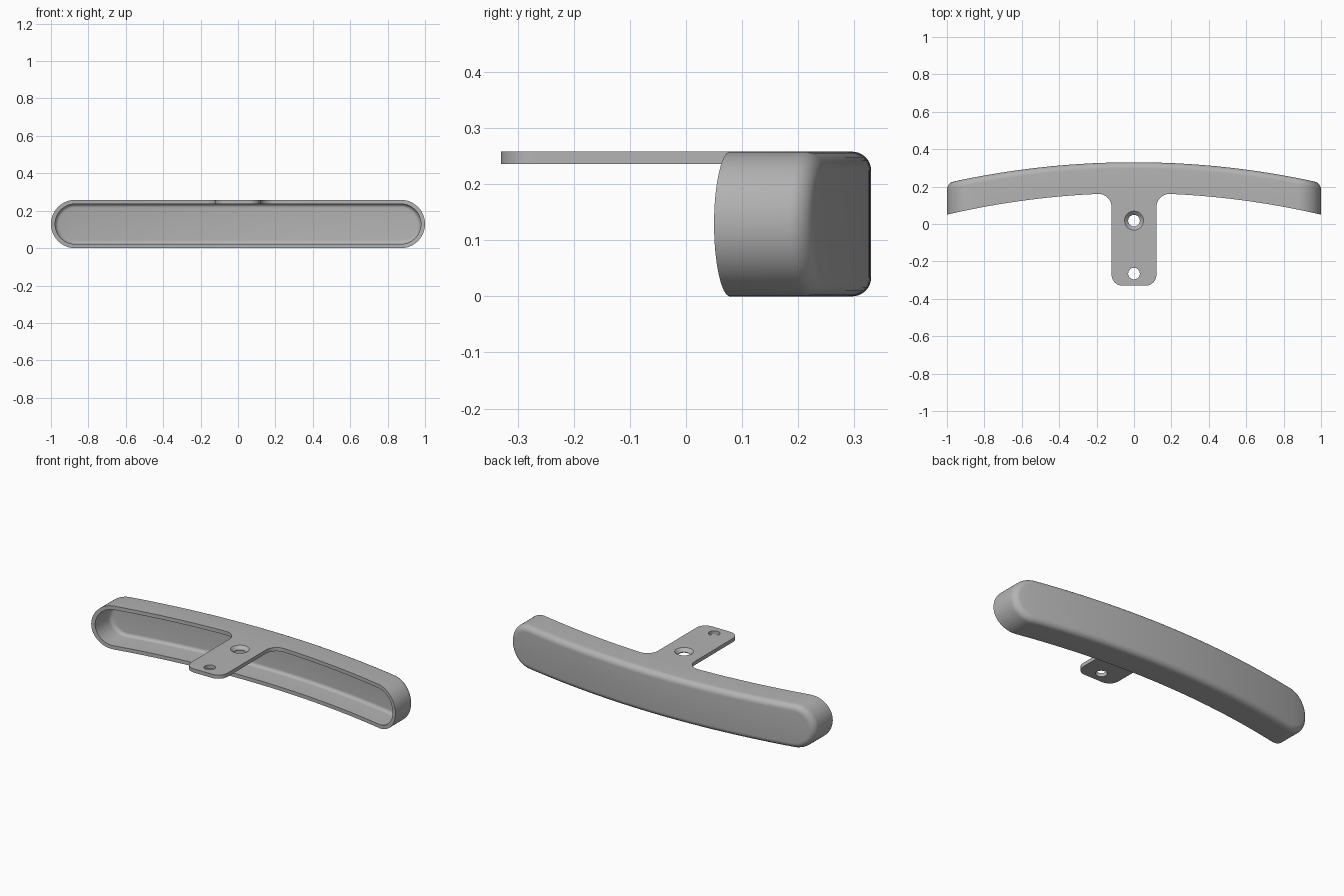
import bpy, bmesh
from math import sin, cos, pi, sqrt, radians

cube = bpy.data.objects.get("Cube")
if cube:
    bpy.data.objects.remove(cube, do_unlink=True)

HALF_H = 0.129      # half height of the shell, also its end radius
WALL = 0.022
BACK, FRONT = 0.33, 0.165
RADIUS = 4.57       # bend of the back face

grey = bpy.data.materials.new("plain grey")
grey.use_nodes = True
colour = (0.45, 0.45, 0.45, 1)
grey.diffuse_color = colour
grey.node_tree.nodes["Principled BSDF"].inputs["Base Color"].default_value = colour


def bend(x, y):
    """Y position on the arc that passes through y at the middle."""
    r = RADIUS - (BACK - y)
    return y - r + sqrt(r * r - x * x)


def finish(name, bm):
    bmesh.ops.recalc_face_normals(bm, faces=bm.faces)
    mesh = bpy.data.meshes.new(name)
    bm.to_mesh(mesh)
    bm.free()
    obj = bpy.data.objects.new(name, mesh)
    bpy.context.collection.objects.link(obj)
    mesh.materials.append(grey)
    return obj


def smooth(obj):
    bpy.ops.object.select_all(action='DESELECT')
    obj.select_set(True)
    bpy.context.view_layer.objects.active = obj
    bpy.ops.object.shade_smooth_by_angle(angle=radians(30))


def arc(cx, cy, r, start, end, steps=12):
    return [(cx + r * cos(radians(start + (end - start) * i / steps)),
             cy + r * sin(radians(start + (end - start) * i / steps)))
            for i in range(steps + 1)]


# Curved hollow shell: a stack of stadium rings from inner floor to outer back
def stadium(inset):
    r = HALF_H - inset
    c = 1 - HALF_H
    top = arc(-c, 0, r, 180, 90, 16)
    top += [(-c + 2 * c * i / 40, r) for i in range(1, 40)]
    top += arc(c, 0, r, 90, 0, 16)
    return top + [(x, -z) for x, z in reversed(top[1:-1])]


def fillet(inset, back, r, steps=8):
    return [(inset + r * (1 - cos(pi / 2 * i / steps)),
             back - r * (1 - sin(pi / 2 * i / steps))) for i in range(steps + 1)]


profile = fillet(WALL, BACK - WALL, 0.02)[::-1]
profile += [(WALL, FRONT), (0, FRONT)]
profile += fillet(0, BACK, 0.034)

bm = bmesh.new()
rings = [[bm.verts.new((x, bend(x, y), HALF_H + z)) for x, z in stadium(inset)]
         for inset, y in profile]
count = len(rings[0])
for a, b in zip(rings, rings[1:]):
    for i in range(count):
        j = (i + 1) % count
        bm.faces.new((a[i], a[j], b[j], b[i]))
for ring in (rings[0], rings[-1]):
    for i in range(count // 2):
        quad = [ring[i], ring[i + 1], ring[-i - 1], ring[-i]]
        bm.faces.new(list(dict.fromkeys(quad)))
smooth(finish("curved_shell", bm))

# Mounting tab: rounded outer corners and flared root that meets the shell
side = arc(0.06, -0.27, 0.06, -90, 0) + arc(0.19, 0.091, 0.07, 180, 90)
root = [(x, bend(x, FRONT) + 0.0005) for x in (0.19, 0.13, 0.07, 0)]
half = side + root
outline = half + [(-x, y) for x, y in reversed(half[:-1])]
bm = bmesh.new()
face = bm.faces.new([bm.verts.new((x, y, 2 * HALF_H - WALL)) for x, y in outline])
lift = bmesh.ops.extrude_face_region(bm, geom=[face])["geom"]
bmesh.ops.translate(bm, vec=(0, 0, WALL),
                    verts=[v for v in lift if isinstance(v, bmesh.types.BMVert)])
tab = finish("mounting_tab", bm)


# Screw holes, the inner one countersunk
def drill(y, r_low, r_high, z_low, z_high):
    bpy.ops.mesh.primitive_cone_add(vertices=48, radius1=r_low, radius2=r_high,
                                    depth=z_high - z_low,
                                    location=(0, y, (z_low + z_high) / 2))
    cutter = bpy.context.object
    cutter.hide_render = True
    mod = tab.modifiers.new("hole", 'BOOLEAN')
    mod.operation = 'DIFFERENCE'
    mod.solver = 'EXACT'
    mod.object = cutter
    bpy.context.view_layer.objects.active = tab
    bpy.ops.object.modifier_apply(modifier=mod.name)
    bpy.data.objects.remove(cutter, do_unlink=True)


TOP = 2 * HALF_H
drill(-0.265, 0.031, 0.031, TOP - 0.1, TOP + 0.1)
drill(0.018, 0.031, 0.031, TOP - 0.1, TOP + 0.1)
drill(0.018, 0.028, 0.054, TOP - 0.021, TOP + 0.003)
smooth(tab)
